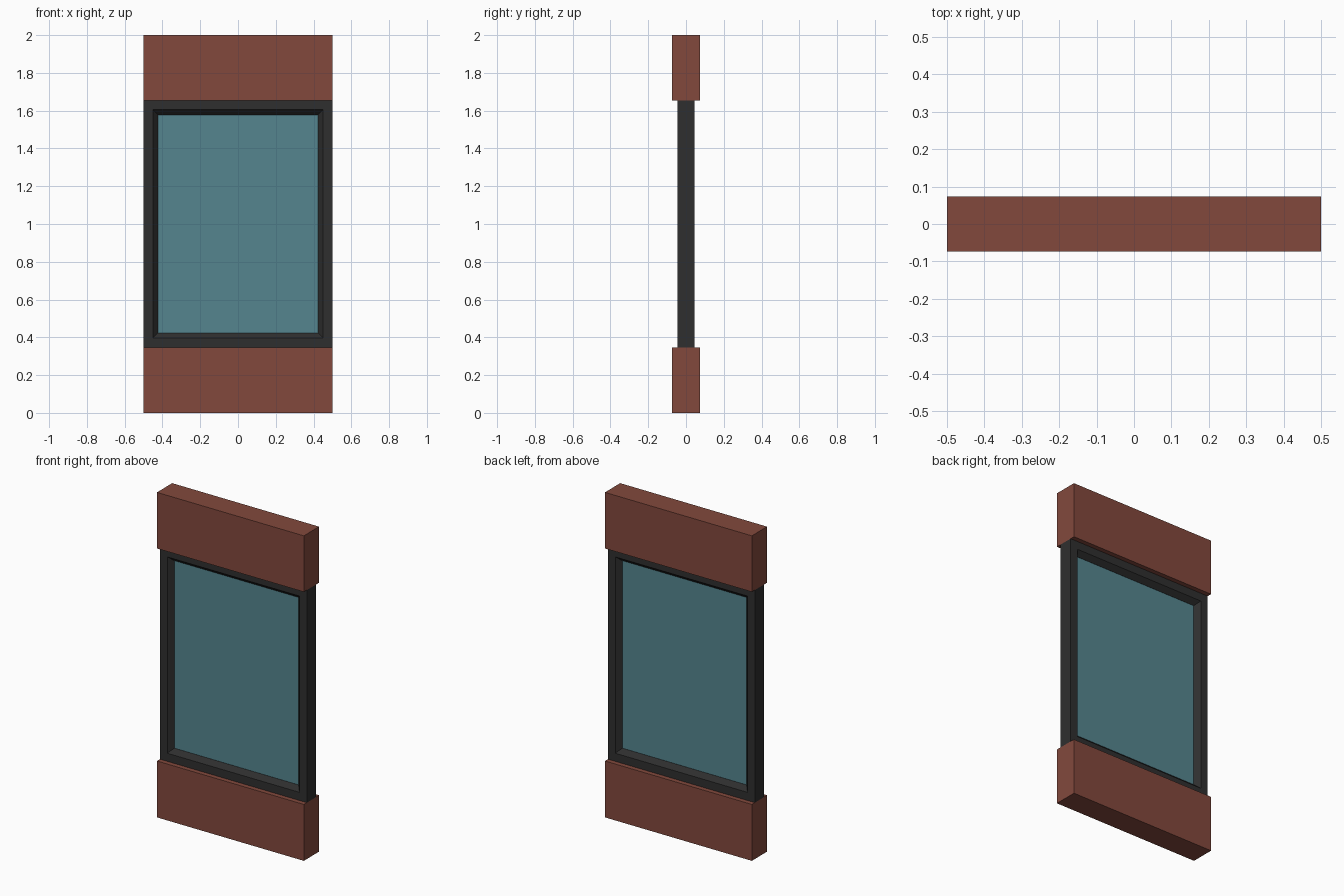
import bpy, bmesh

if "Cube" in bpy.data.objects:
    bpy.data.objects.remove(bpy.data.objects["Cube"])


def material(name, rgb):
    m = bpy.data.materials.new(name)
    m.diffuse_color = (*rgb, 1.0)
    m.use_nodes = True
    m.node_tree.nodes["Principled BSDF"].inputs["Base Color"].default_value = m.diffuse_color
    return m


brick = material("red brick", (0.225, 0.066, 0.046))
metal = material("dark metal", (0.028, 0.028, 0.028))
glass = material("blue glass", (0.09, 0.235, 0.275))


def finish(bm, name, mat):
    bmesh.ops.recalc_face_normals(bm, faces=bm.faces)
    me = bpy.data.meshes.new(name)
    bm.to_mesh(me)
    bm.free()
    me.materials.append(mat)
    ob = bpy.data.objects.new(name, me)
    bpy.context.collection.objects.link(ob)
    return ob


def box(name, hx, hy, z0, z1, mat):
    bm = bmesh.new()
    bmesh.ops.create_cube(bm, size=1)
    for v in bm.verts:
        v.co = (v.co.x * 2 * hx, v.co.y * 2 * hy, z0 if v.co.z < 0 else z1)
    return finish(bm, name, mat)


# Masonry bands below and above the window
Z0, Z1 = 0.347, 1.655
box("lower_wall", 0.5, 0.074, 0.0, Z0, brick)
box("upper_wall", 0.5, 0.074, Z1, 2.0, brick)

# Window frame: (inset from outer edge, y) profile swept round the rectangle
profile = [(0, -0.045), (0.05, -0.045), (0.077, -0.015),
           (0.077, 0.015), (0.05, 0.045), (0, 0.045)]
bm = bmesh.new()
loops = []
for d, y in profile:
    x, lo, hi = 0.5 - d, Z0 + d, Z1 - d
    loops.append([bm.verts.new(c) for c in
                  ((-x, y, lo), (x, y, lo), (x, y, hi), (-x, y, hi))])
for i, a in enumerate(loops):
    b = loops[(i + 1) % len(loops)]
    for j in range(4):
        k = (j + 1) % 4
        bm.faces.new((a[j], a[k], b[k], b[j]))
finish(bm, "window_frame", metal)

# Glass pane seated in the frame
box("glass_pane", 0.424, 0.0145, Z0 + 0.076, Z1 - 0.076, glass)
